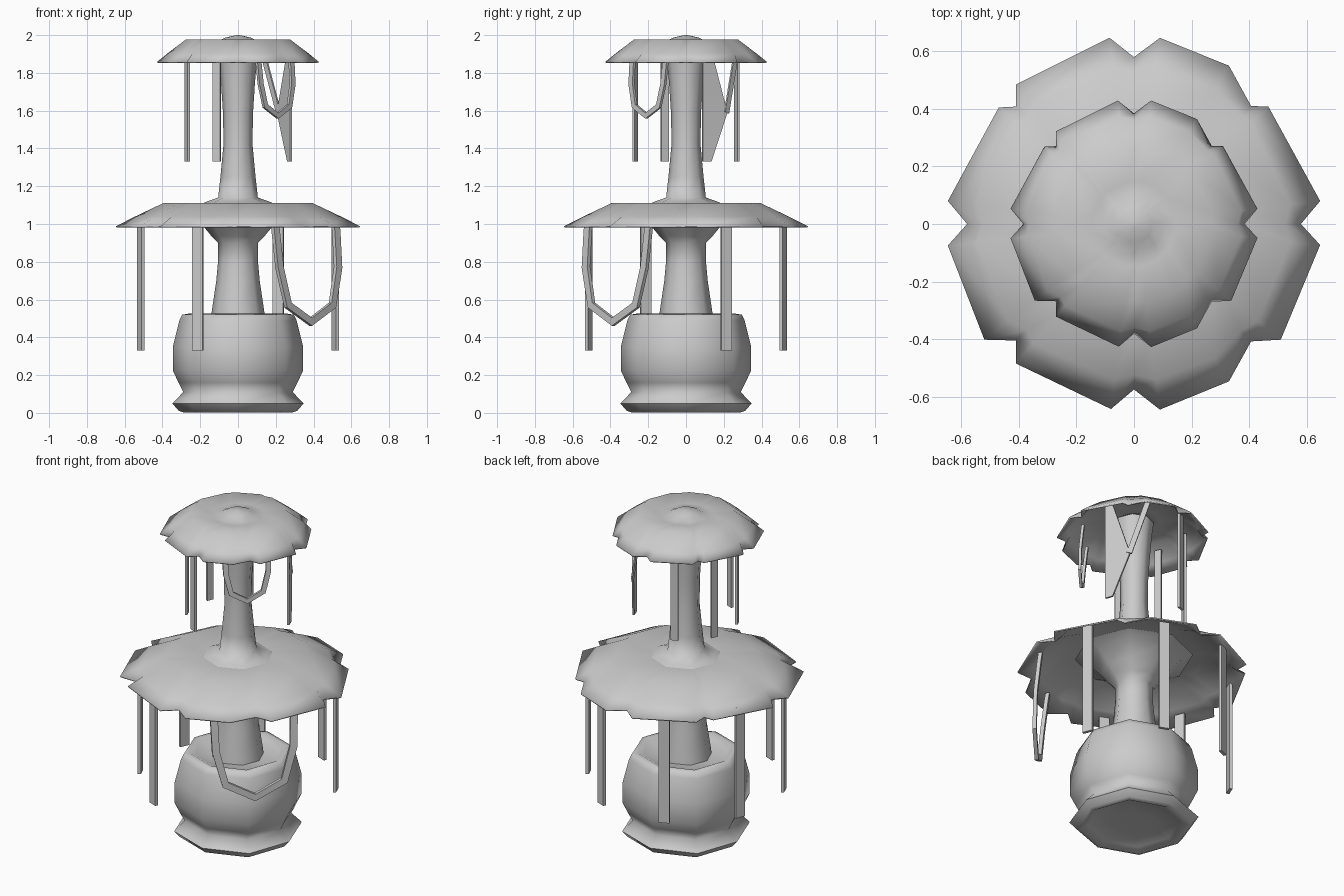
import bpy, bmesh, math
from mathutils import Vector

if "Cube" in bpy.data.objects:
    bpy.data.objects.remove(bpy.data.objects["Cube"])


def finish(name, bm, angle=50):
    bmesh.ops.recalc_face_normals(bm, faces=bm.faces)
    me = bpy.data.meshes.new(name)
    bm.to_mesh(me)
    bm.free()
    ob = bpy.data.objects.new(name, me)
    bpy.context.collection.objects.link(ob)
    bpy.ops.object.select_all(action='DESELECT')
    ob.select_set(True)
    bpy.context.view_layer.objects.active = ob
    bpy.ops.object.shade_smooth_by_angle(angle=math.radians(angle))
    return ob


def skin(bm, rings, closed=True):
    """Join successive rings of points with quads and cap the ends."""
    vs = [[bm.verts.new(p) for p in r] for r in rings]
    n = len(vs[0])
    for a, b in zip(vs, vs[1:]):
        for i in range(n):
            j = (i + 1) % n
            bm.faces.new((a[i], a[j], b[j], b[i]))
    if closed:
        bm.faces.new(vs[0][::-1])
    bm.faces.new(vs[-1])


def lathe(name, profile, diagonal=1.0, sides=8):
    """Turn a profile of (radius, z); diagonal scales every second corner."""
    bm = bmesh.new()
    rings = []
    for r, z in profile:
        ring = []
        for i in range(sides):
            a = i * 2 * math.pi / sides
            q = r * (diagonal if i % 2 else 1)
            ring.append((q * math.cos(a), q * math.sin(a), z))
        rings.append(ring)
    skin(bm, rings)
    return finish(name, bm, 75)


def ribbon(name, path, width, thick, thin_dir):
    """Rectangular strip swept along a path; thin_dir is the thin direction."""
    bm = bmesh.new()
    pts = [Vector(p) for p in path]
    nrm = Vector(thin_dir).normalized()
    rings = []
    for i, p in enumerate(pts):
        t = pts[min(i + 1, len(pts) - 1)] - pts[max(i - 1, 0)]
        side = t.cross(nrm).normalized() * width / 2
        up = nrm * thick / 2
        rings.append([p + side + up, p - side + up, p - side - up, p + side - up])
    skin(bm, rings)
    return finish(name, bm, 30)


# Petal outline shared by both canopies
OUTLINE = [(.647, .08), (.467, .408), (.407, .41), (.33, .55), (.09, .647), (0, .58),
           (-.085, .647), (-.41, .485), (-.41, .408), (-.47, .405), (-.647, .08),
           (-.58, 0), (-.647, -.075), (-.52, -.402), (-.41, -.405), (-.41, -.485),
           (-.08, -.643), (0, -.575), (.09, -.645), (.33, -.547), (.407, -.408),
           (.51, -.402), (.647, -.073), (.58, 0)]


def canopy(name, scale, levels):
    """Levels of (fraction of the outline, z), from rim to centre."""
    bm = bmesh.new()
    rings = []
    for f, z in levels:
        ring = []
        for x, y in OUTLINE:
            # inner rings are rounder than the notched rim
            g = f if f == 1 else f * (.35 + .65 * .64 / math.hypot(x, y))
            ring.append((x * scale * g, y * scale * g, z))
        rings.append(ring)
    skin(bm, rings, closed=False)
    ob = finish(name, bm, 60)
    m = ob.modifiers.new("thickness", 'SOLIDIFY')
    m.thickness = .008
    m.offset = -1
    return ob


# Pot with recessed foot and sunken top
lathe("pot", [(.12, .03), (.25, .025), (.29, .003), (.315, .012), (.347, .05),
              (.29, .11), (.315, .16), (.345, .225), (.345, .35), (.31, .49),
              (.295, .52), (.265, .525), (.225, .505), (.12, .49)], 1.04)

# Lower and upper stems, flaring into the canopies
lathe("lower_stem", [(.145, .48), (.14, .53), (.115, .70), (.106, .80), (.106, .90),
                     (.14, .935), (.185, .99), (.27, 1.07), (.33, 1.095)])
lathe("upper_stem", [(.21, 1.10), (.17, 1.117), (.105, 1.14), (.093, 1.25), (.077, 1.42),
                     (.079, 1.58), (.09, 1.75), (.10, 1.87), (.11, 1.955)])

# Canopies
canopy("lower_canopy", 1, [(1, .988), (.85, 1.04), (.62, 1.11), (.28, 1.106)])
canopy("upper_canopy", .663, [(1, 1.858), (.88, 1.903), (.65, 1.977), (.35, 1.967),
                              (.24, 1.97), (.15, 1.988), (.02, 2.0)])

# Hanging ribbons every 45 degrees; skipped places hold loops
for k in range(8):
    a = math.radians(22.5 + 45 * k)
    d = Vector((math.cos(a), math.sin(a), 0))
    if k not in (6, 7):
        p = d * .557
        ribbon(f"lower_ribbon_{k}", [(p.x, p.y, .33), (p.x, p.y, 1.01)], .06, .018, d)
    if k not in (0, 1, 6, 7):
        p = d * .292
        ribbon(f"upper_ribbon_{k}", [(p.x, p.y, 1.33), (p.x, p.y, 1.93)], .042, .014, d)

# Looped ribbons at the front right
half = [(.195, -.515, 1.01), (.2, -.52, .96), (.22, -.53, .77), (.265, -.50, .57)]
loop = half + [(.385, -.385, .482)] + [(-y, -x, z) for x, y, z in reversed(half)]
ribbon("lower_loop", loop, .042, .022, (1, -1, 0))
ribbon("upper_loop", [(x * .545, y * .545, 1.87 - (.99 - z) * .585) for x, y, z in loop],
       .03, .016, (1, -1, 0))

# Tangled pair of ribbons at the upper back right
ribbon("tangled_strip", [(.125, .27, 1.93), (.215, .215, 1.59)], .03, .01, (1, 1, 0))
bm = bmesh.new()
rings = []
for a, b, z in [((.285, .09), (.27, .135), 1.33), ((.285, .09), (.215, .22), 1.59),
                ((.285, .09), (.27, .135), 1.92)]:
    rings.append([(a[0], a[1], z), (b[0], b[1], z),
                  (b[0] - .01, b[1] - .005, z), (a[0] - .01, a[1] - .005, z)])
skin(bm, rings)
finish("tangled_ribbon", bm, 30)
